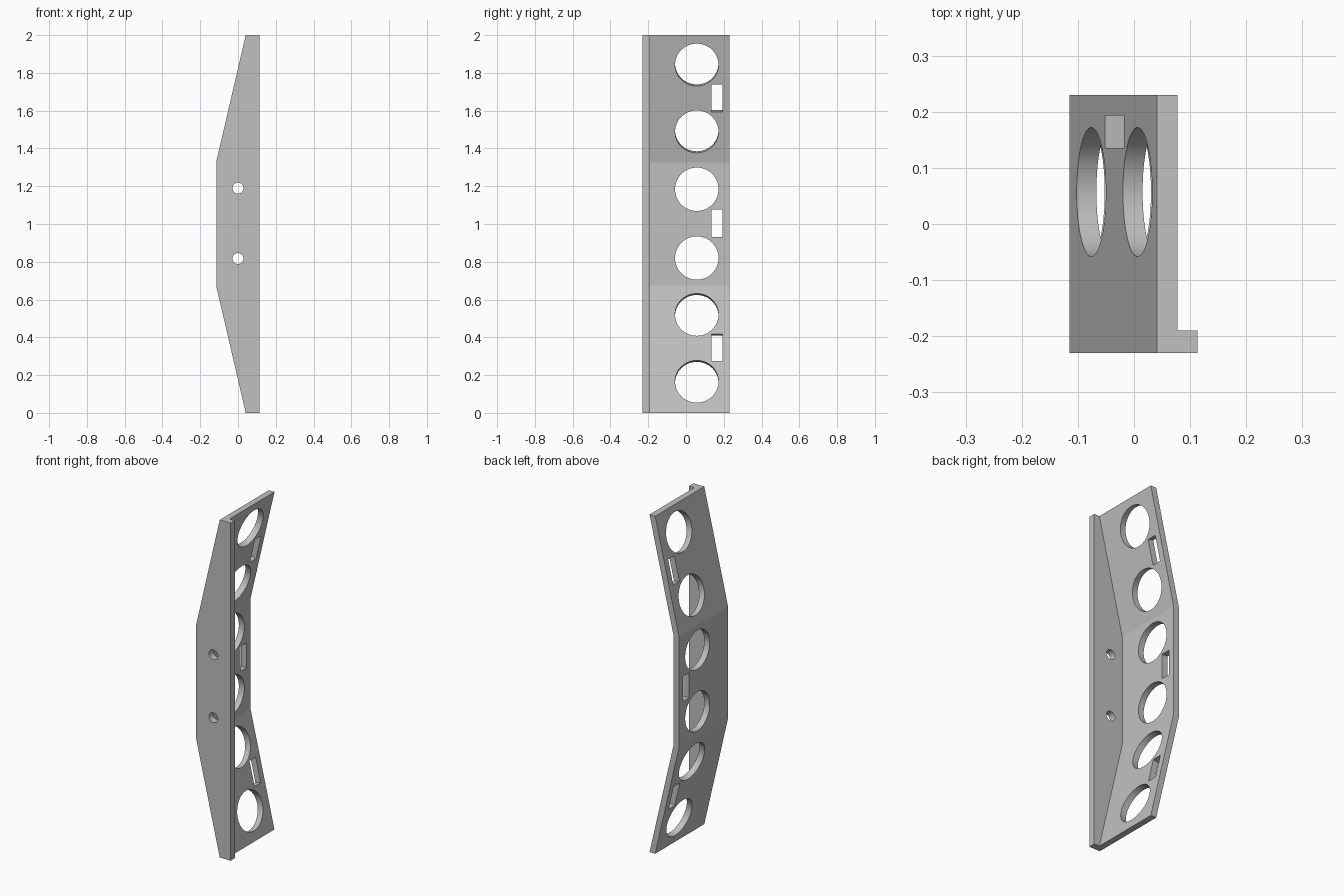
import bpy, math
from mathutils import Matrix, Vector

default = bpy.data.objects.get("Cube")
if default:
    bpy.data.objects.remove(default, do_unlink=True)

grey = bpy.data.materials.new("light grey metal")
grey.use_nodes = True
colour = (0.53, 0.53, 0.53, 1)
grey.diffuse_color = colour
grey.node_tree.nodes["Principled BSDF"].inputs["Base Color"].default_value = colour

FRONT, BACK, FLANGE_BACK = -0.23, 0.23, -0.19
LEFT, END, RIGHT = -0.115, 0.041, 0.113   # outer wall, tip and flange edge in x
FOLD = 0.33                               # fold height either side of the middle
THICK = 0.036
TILT = math.atan2(END - LEFT, 1 - FOLD)


def prism(name, outline, y0, y1):
    """Extrude an (x, z) outline along y."""
    n = len(outline)
    verts = [(x, y, z) for y in (y0, y1) for x, z in outline]
    faces = [tuple(range(n)), tuple(reversed(range(n, 2 * n)))]
    faces += [(i, i + n, (i + 1) % n + n, (i + 1) % n) for i in range(n)]
    mesh = bpy.data.meshes.new(name)
    mesh.from_pydata(verts, [], faces)
    mesh.materials.append(grey)
    obj = bpy.data.objects.new(name, mesh)
    bpy.context.collection.objects.link(obj)
    bpy.context.view_layer.objects.active = obj
    bpy.ops.object.mode_set(mode='EDIT')
    bpy.ops.mesh.select_all(action='SELECT')
    bpy.ops.mesh.normals_make_consistent(inside=False)
    bpy.ops.object.mode_set(mode='OBJECT')
    return obj


def cut(target, cutter):
    """Subtract the cutter, then discard it."""
    cutter.hide_render = True
    if not cutter.data.materials:
        cutter.data.materials.append(grey)
    mod = target.modifiers.new("cut", 'BOOLEAN')
    mod.operation, mod.solver, mod.object = 'DIFFERENCE', 'EXACT', cutter
    bpy.context.view_layer.objects.active = target
    bpy.ops.object.modifier_apply(modifier=mod.name)
    bpy.data.objects.remove(cutter, do_unlink=True)


def wall_frame(y, z):
    """Frame on the inner wall face, its local z pointing through the wall."""
    side = 0 if abs(z - 1) < FOLD else math.copysign(1, z - 1)
    inner = LEFT + THICK
    x = inner + max(0, abs(z - 1) - FOLD) * math.tan(TILT)
    turn = Matrix.Rotation(side * TILT, 4, 'Y') @ Matrix.Rotation(math.pi / 2, 4, 'Y')
    return Matrix.Translation(Vector((x, y, z))) @ turn


# Solid body with the bent outline
bracket = prism("bent_bracket", [
    (RIGHT, 0), (RIGHT, 2), (END, 2), (LEFT, 1 + FOLD), (LEFT, 1 - FOLD), (END, 0)],
    FRONT, BACK)

# Pocket that leaves a front flange and a folded side wall
fold_in = FOLD - THICK * math.tan(TILT / 2)
x_in = LEFT + THICK
x_far = x_in + (1.2 - fold_in) * math.tan(TILT)
pocket = prism("pocket_cutter", [
    (0.4, -0.2), (0.4, 2.2), (x_far, 2.2), (x_in, 1 + fold_in),
    (x_in, 1 - fold_in), (x_far, -0.2)], FLANGE_BACK, 0.4)
cut(bracket, pocket)

# Large round holes square to the side wall
for z in (1.843, 1.489, 1.184, 0.82, 0.52, 0.166):
    bpy.ops.mesh.primitive_cylinder_add(vertices=64, radius=0.115, depth=0.16)
    hole = bpy.context.object
    hole.matrix_world = wall_frame(0.057, z)
    cut(bracket, hole)

# Rectangular slots near the back edge
for z in (1.666, 1.004, 0.345):
    bpy.ops.mesh.primitive_cube_add(size=1)
    slot = bpy.context.object
    slot.matrix_world = wall_frame(0.164, z) @ Matrix.Diagonal((0.147, 0.058, 0.16, 1))
    cut(bracket, slot)

# Small screw holes through the front flange
for z in (1.19, 0.817):
    bpy.ops.mesh.primitive_cylinder_add(
        vertices=32, radius=0.029, depth=0.16,
        location=(0, (FRONT + FLANGE_BACK) / 2, z), rotation=(math.pi / 2, 0, 0))
    cut(bracket, bpy.context.object)

# Smooth hole walls, crisp folds and rims
bpy.ops.object.select_all(action='DESELECT')
bracket.select_set(True)
bpy.context.view_layer.objects.active = bracket
bpy.ops.object.shade_smooth_by_angle(angle=math.radians(12))
